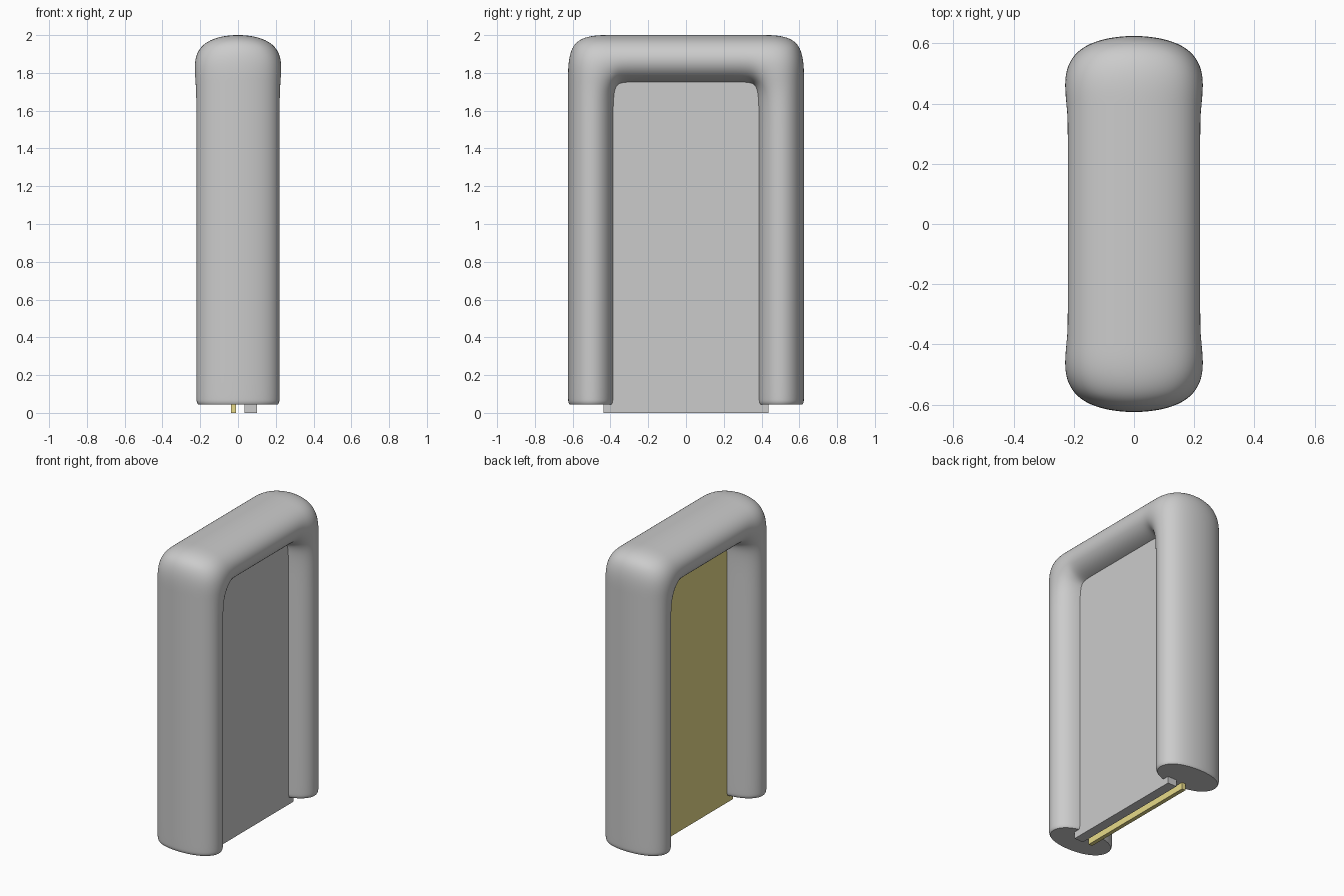
import bpy, bmesh

if "Cube" in bpy.data.objects:
    bpy.data.objects.remove(bpy.data.objects["Cube"])

# Cage sizes: half depth, leg edges in y, top bar edges in z
HX, YI, YO, ZI, ZO = 0.24, 0.364, 0.636, 1.728, 2.012
YS = 0.33            # support loop on the top bar
LEG_Z = [0.045, 0.057, 0.1, 1.6, ZI, ZO]


def finish(bm, name, colour=None):
    bmesh.ops.recalc_face_normals(bm, faces=bm.faces)
    me = bpy.data.meshes.new(name)
    bm.to_mesh(me)
    bm.free()
    ob = bpy.data.objects.new(name, me)
    bpy.context.collection.objects.link(ob)
    if colour:
        mat = bpy.data.materials.new(name + "_colour")
        mat.diffuse_color = colour
        mat.use_nodes = True
        mat.node_tree.nodes["Principled BSDF"].inputs["Base Color"].default_value = mat.diffuse_color
        me.materials.append(mat)
    return ob


def box(name, x0, x1, hy, z0, z1, colour=None):
    bm = bmesh.new()
    bmesh.ops.create_cube(bm, size=1)
    for v in bm.verts:
        v.co.x = x0 + (v.co.x + 0.5) * (x1 - x0)
        v.co.y *= 2 * hy
        v.co.z = z0 + (v.co.z + 0.5) * (z1 - z0)
    return finish(bm, name, colour)


# Frame: arch of cells in the y-z plane, extruded in x, then subdivided round
cells = []
for s in (-1, 1):
    for z0, z1 in zip(LEG_Z, LEG_Z[1:]):
        cells.append((s * YI, s * YO, z0, z1))
    cells.append((s * YS, s * YI, ZI, ZO))
cells.append((-YS, YS, ZI, ZO))

bm = bmesh.new()
grid = {}


def vert(y, z):
    key = (round(y, 4), round(z, 4))
    if key not in grid:
        grid[key] = bm.verts.new((-HX, y, z))
    return grid[key]


for y0, y1, z0, z1 in cells:
    y0, y1 = min(y0, y1), max(y0, y1)
    bm.faces.new([vert(y0, z0), vert(y1, z0), vert(y1, z1), vert(y0, z1)])
geom = bmesh.ops.extrude_face_region(bm, geom=bm.faces[:], use_keep_orig=True)["geom"]
for v in geom:
    if isinstance(v, bmesh.types.BMVert):
        v.co.x = HX

# Feet: slightly tapered rim, creased so that the soles stay flat
crease = bm.edges.layers.float.new("crease_edge")
ym = (YI + YO) / 2
foot = [v for v in bm.verts if v.co.z < 0.05]
for e in bm.edges:
    if all(v in foot for v in e.verts):
        e[crease] = 1.0
for v in foot:
    c = ym if v.co.y > 0 else -ym
    v.co.x *= 0.96
    v.co.y = c + (v.co.y - c) * 0.94

frame = finish(bm, "frame")
sub = frame.modifiers.new("round", "SUBSURF")
sub.levels = sub.render_levels = 4
bpy.context.view_layer.objects.active = frame
frame.select_set(True)
bpy.ops.object.modifier_apply(modifier="round")
bpy.ops.object.shade_smooth_by_angle()

# Panels held in the arch: thick grey one and thin yellow one
box("grey_panel", 0.034, 0.10, 0.437, 0.0, 1.85)
box("yellow_panel", -0.037, -0.01, 0.437, 0.0, 1.85, (0.8, 0.7, 0.25, 1))
